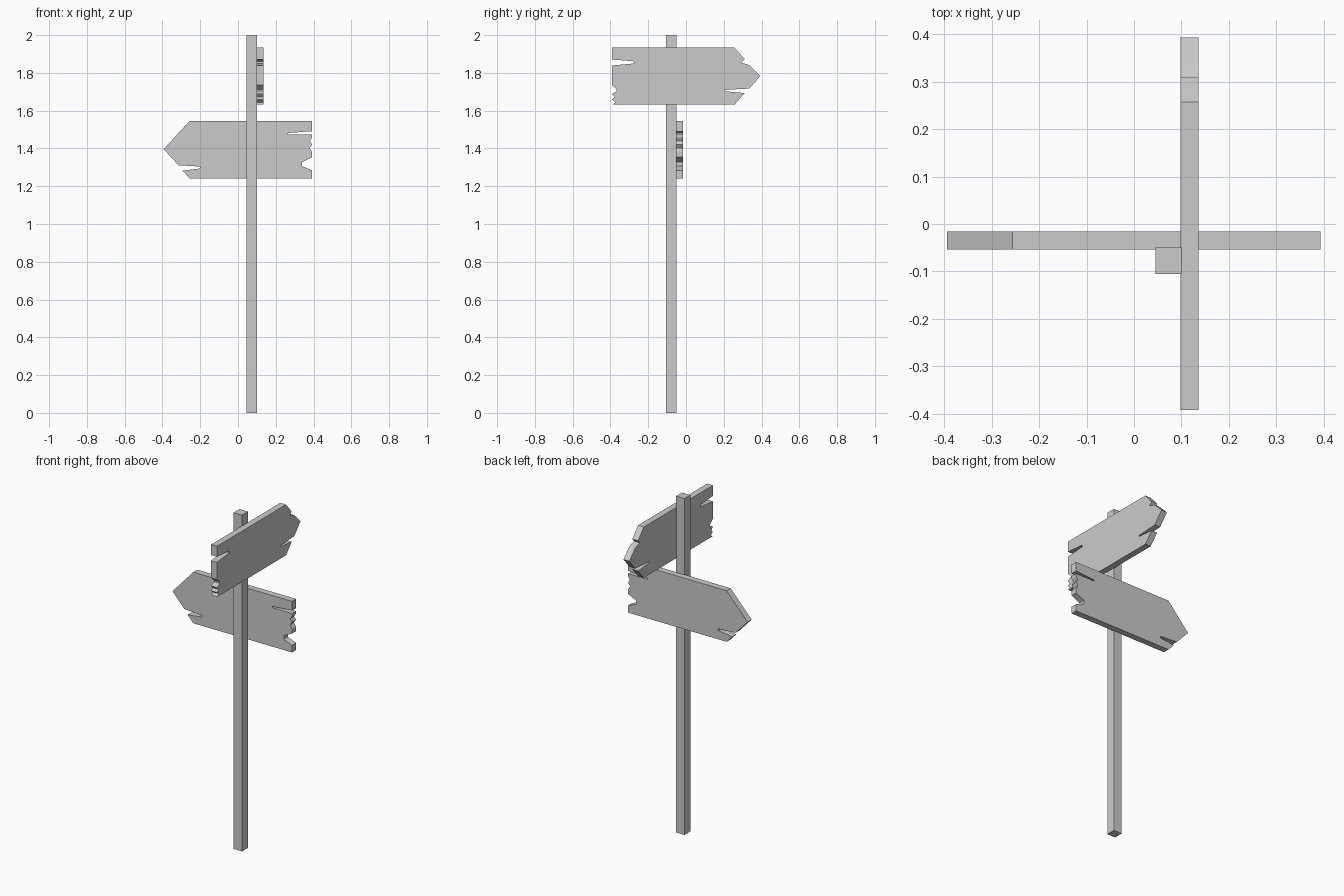
import bpy, bmesh
from mathutils import Vector


def extrude_profile(name, points, to_world, depth):
    """Flat outline -> solid prism."""
    bm = bmesh.new()
    face = bm.faces.new([bm.verts.new(to_world(a, b)) for a, b in points])
    ext = bmesh.ops.extrude_face_region(bm, geom=[face])
    verts = [g for g in ext["geom"] if isinstance(g, bmesh.types.BMVert)]
    bmesh.ops.translate(bm, verts=verts, vec=Vector(depth))
    bmesh.ops.recalc_face_normals(bm, faces=bm.faces)
    mesh = bpy.data.meshes.new(name)
    bm.to_mesh(mesh)
    bm.free()
    obj = bpy.data.objects.new(name, mesh)
    bpy.context.collection.objects.link(obj)
    return obj


# Square post
post = [(0.045, -0.105), (0.1, -0.105), (0.1, -0.05), (0.045, -0.05)]
extrude_profile("post", post, lambda x, y: (x, y, 0), (0, 0, 2))

# Lower board, pointing left, on the back of the post (x, z outline)
lower = [
    (-0.256, 1.546), (-0.394, 1.396), (-0.315, 1.311), (-0.2, 1.304),
    (-0.2, 1.294), (-0.294, 1.282), (-0.256, 1.242), (0.393, 1.242),
    (0.393, 1.284), (0.339, 1.306), (0.339, 1.327), (0.393, 1.354),
    (0.393, 1.38), (0.379, 1.402), (0.392, 1.42), (0.381, 1.44), (0.393, 1.459),
    (0.393, 1.474), (0.265, 1.474), (0.265, 1.482), (0.393, 1.491), (0.393, 1.546),
]
extrude_profile("lower_board", lower, lambda x, z: (x, -0.054, z), (0, 0.038, 0))

# Upper board, pointing back, on the right of the post (y, z outline)
upper = [
    (0.257, 1.934), (-0.392, 1.934), (-0.392, 1.871), (-0.275, 1.861),
    (-0.275, 1.85), (-0.392, 1.839), (-0.392, 1.735), (-0.367, 1.713),
    (-0.367, 1.703), (-0.392, 1.688), (-0.378, 1.672), (-0.392, 1.659),
    (-0.374, 1.644), (-0.389, 1.632), (0.257, 1.632), (0.31, 1.693),
    (0.204, 1.703), (0.204, 1.71), (0.336, 1.717), (0.393, 1.783),
    (0.336, 1.841), (0.294, 1.854), (0.31, 1.873),
]
extrude_profile("upper_board", upper, lambda y, z: (0.098, y, z), (0.038, 0, 0))
